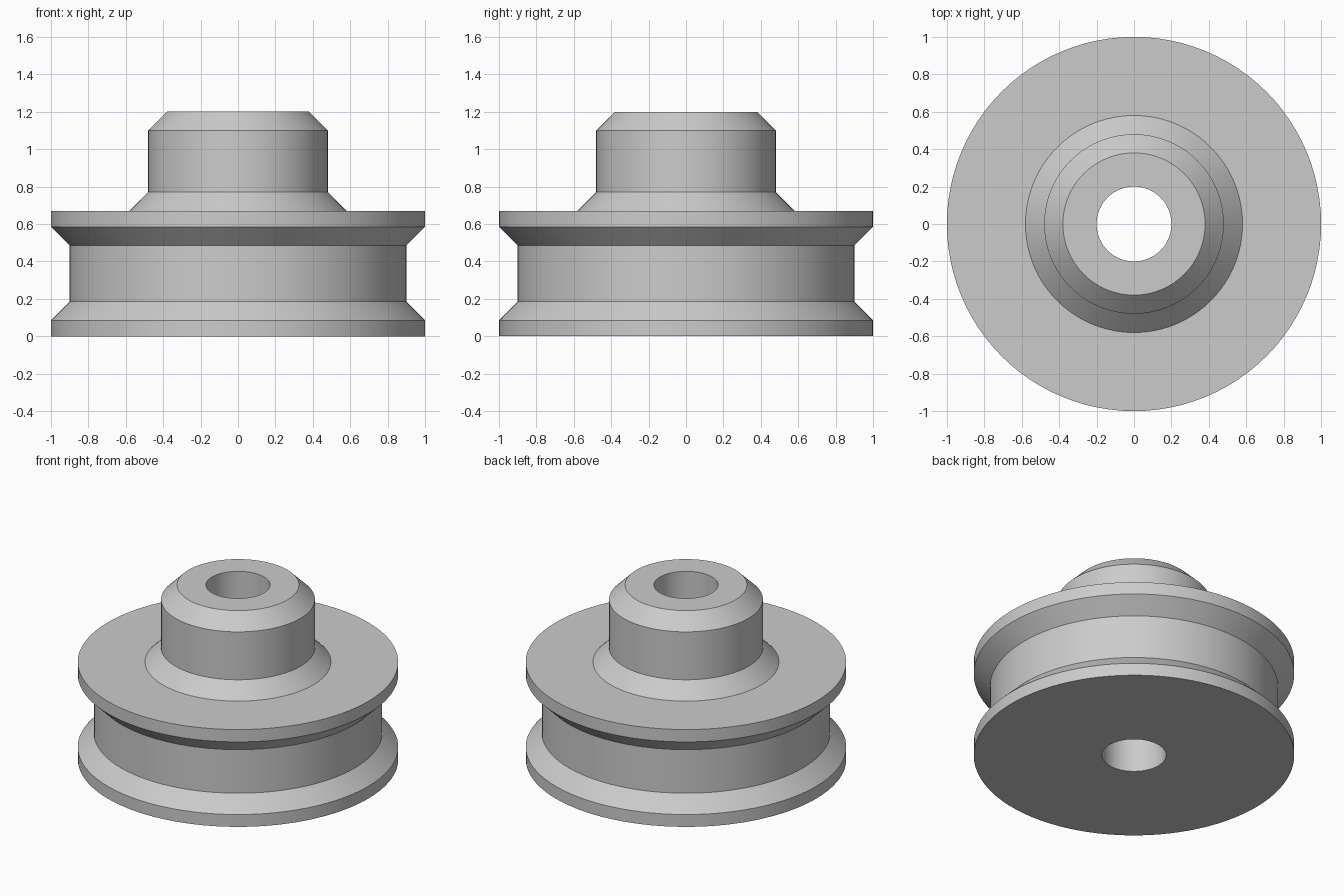
import bpy
import bmesh
from math import pi, radians

cube = bpy.data.objects.get("Cube")
if cube:
    bpy.data.objects.remove(cube)

SEGMENTS = 96

# Plain grey metal
grey = bpy.data.materials.new("grey_metal")
grey.use_nodes = True
colour = (0.6, 0.6, 0.6, 1)
grey.diffuse_color = colour
grey.node_tree.nodes["Principled BSDF"].inputs["Base Color"].default_value = colour


def lathe(name, profile):
    """Spin a closed (radius, height) profile around the z axis."""
    bm = bmesh.new()
    verts = [bm.verts.new((r, 0, z)) for r, z in profile]
    edges = [bm.edges.new((a, b)) for a, b in zip(verts, verts[1:] + verts[:1])]
    bmesh.ops.spin(bm, geom=verts + edges, cent=(0, 0, 0), axis=(0, 0, 1),
                   angle=2 * pi, steps=SEGMENTS, use_merge=True)
    bmesh.ops.remove_doubles(bm, verts=bm.verts, dist=0.0001)
    bmesh.ops.recalc_face_normals(bm, faces=bm.faces)
    mesh = bpy.data.meshes.new(name)
    bm.to_mesh(mesh)
    bm.free()
    mesh.materials.append(grey)
    obj = bpy.data.objects.new(name, mesh)
    bpy.context.collection.objects.link(obj)
    return obj


bore, rim, groove, hub = 0.2, 1.0, 0.9, 0.48
chamfer = 0.1

# Grooved wheel, flared hub and through bore in one turned piece
pulley = lathe("pulley_wheel", [
    (bore, 0), (rim, 0), (rim, 0.085),                      # lower flange
    (groove, 0.185), (groove, 0.485),                       # belt groove
    (rim, 0.585), (rim, 0.67),                              # upper flange
    (hub + chamfer, 0.67), (hub, 0.77),                     # flared hub foot
    (hub, 1.1), (hub - chamfer, 1.2), (bore, 1.2),          # chamfered hub top
])

bpy.ops.object.select_all(action="DESELECT")
pulley.select_set(True)
bpy.context.view_layer.objects.active = pulley
bpy.ops.object.shade_smooth_by_angle(angle=radians(30))
